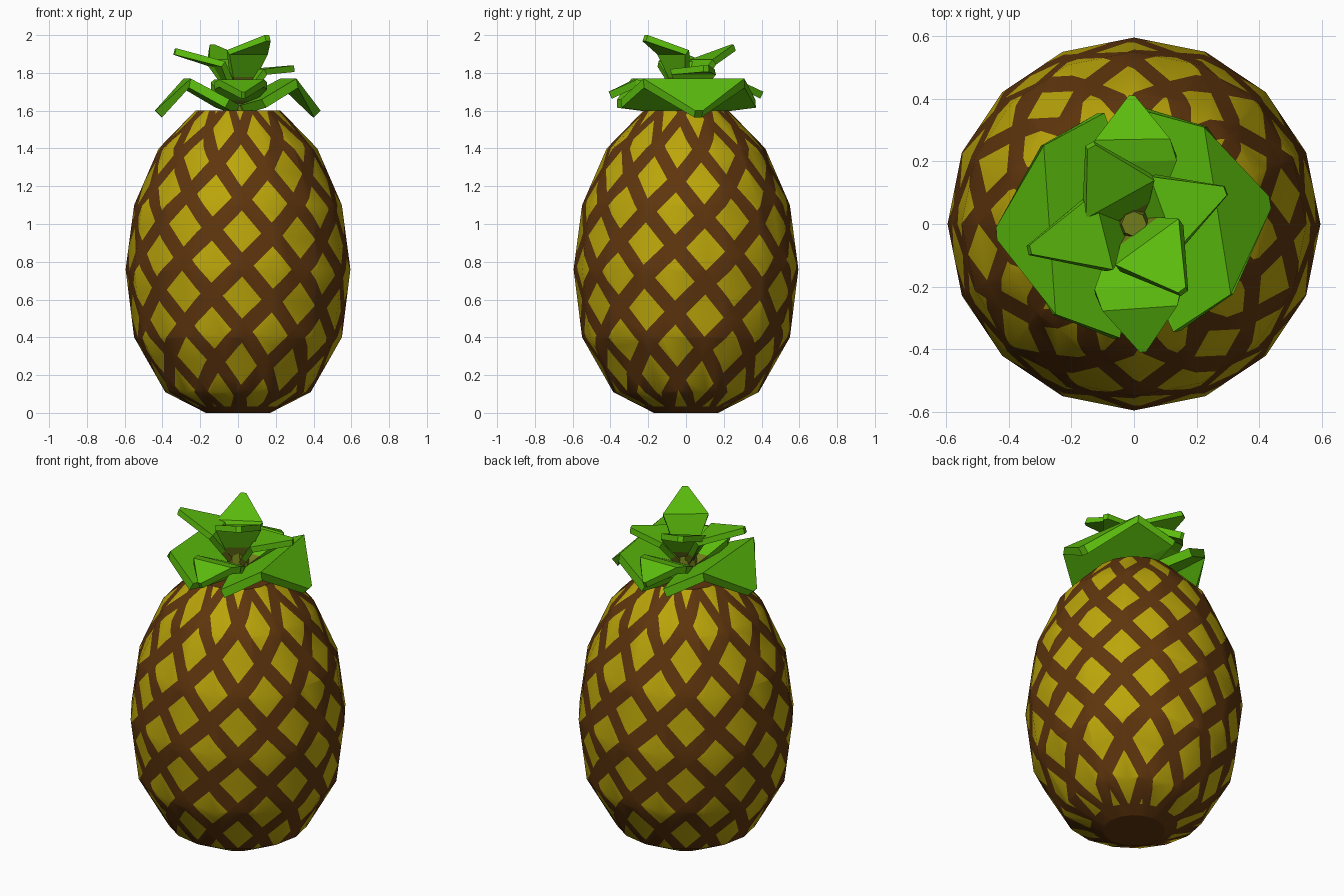
import bpy, bmesh, math
from mathutils import Vector

if "Cube" in bpy.data.objects:
    bpy.data.objects.remove(bpy.data.objects["Cube"])


def material(name, rgb):
    m = bpy.data.materials.new(name)
    m.diffuse_color = (*rgb, 1)
    m.use_nodes = True
    m.node_tree.nodes["Principled BSDF"].inputs["Base Color"].default_value = m.diffuse_color
    return m


BROWN = material("brown", (0.115, 0.036, 0.004))
YELLOW = material("yellow", (0.50, 0.38, 0.003))
GREEN = material("leaf green", (0.105, 0.50, 0.004))
OLIVE = material("olive", (0.16, 0.20, 0.01))


def add_object(name, bm, mats):
    mesh = bpy.data.meshes.new(name)
    bm.to_mesh(mesh)
    bm.free()
    for m in mats:
        mesh.materials.append(m)
    ob = bpy.data.objects.new(name, mesh)
    bpy.context.collection.objects.link(ob)
    return ob


# Fruit body: unrolled sheet, cut along two families of spirals, then wrapped round the profile
SIDES, ROW, Z0, U0, FILL, BASE = 16, 0.35, 0.96, 0.1, 0.64, 0.035
SPIRALS = ((12, 1), (10, -1))       # number of spirals and their lean
RINGS = [(0.0, 0.17), (0.11, 0.385), (0.40, 0.55), (0.76, 0.595),
         (1.10, 0.55), (1.40, 0.42), (1.60, 0.225)]

bm = bmesh.new()
rows = [[bm.verts.new((u, z, 0)) for u in range(SIDES + 1)] for z, r in RINGS]
for lo, hi in zip(rows, rows[1:]):
    for i in range(SIDES):
        bm.faces.new((lo[i], lo[i + 1], hi[i + 1], hi[i]))


def cut(co, no):
    bmesh.ops.bisect_plane(bm, geom=bm.verts[:] + bm.edges[:] + bm.faces[:],
                           dist=1e-5, plane_co=co, plane_no=Vector(no).normalized())


for count, lean in SPIRALS:
    k = count / SIDES
    for n in range(-4, count + 5):
        for side in (-1, 1):
            cut((U0 + (n + side * FILL / 2) / k, Z0, 0), (k, lean / ROW, 0))
cut((0, BASE, 0), (0, 1, 0))


def is_eye(c):
    for count, lean in SPIRALS:
        t = (c.x - U0) * count / SIDES + lean * (c.y - Z0) / ROW
        if abs(t - round(t)) > FILL / 2:
            return False
    return c.y > BASE


for f in bm.faces:
    f.material_index = int(is_eye(f.calc_center_median()))
    f.smooth = True


def corner(i):
    ang = -math.pi / 2 + math.tau * i / SIDES
    return Vector((math.cos(ang), math.sin(ang), 0))


def wrap(u, z):
    r = RINGS[-1][1]
    for (z1, r1), (z2, r2) in zip(RINGS, RINGS[1:]):
        if z <= z2:
            r = r1 + (r2 - r1) * (z - z1) / (z2 - z1)
            break
    i = math.floor(u)
    p = corner(i).lerp(corner(i + 1), u - i) * r
    p.z = z
    return p


for v in bm.verts:
    v.co = wrap(v.co.x, v.co.y)
bmesh.ops.remove_doubles(bm, verts=bm.verts[:], dist=2e-4)
caps = bmesh.ops.holes_fill(bm, edges=[e for e in bm.edges if e.is_boundary], sides=0)
for f in caps["faces"]:
    f.material_index = 0
    f.smooth = False
bmesh.ops.recalc_face_normals(bm, faces=bm.faces[:])
add_object("fruit_body", bm, [BROWN, YELLOW])

# Crown core
bm = bmesh.new()
bmesh.ops.create_cone(bm, cap_ends=True, segments=8, radius1=0.08, radius2=0.04, depth=0.22)
bmesh.ops.translate(bm, verts=bm.verts[:], vec=(0, 0, 1.68))
add_object("crown_core", bm, [OLIVE])


# Leaves: bent strips given as stations of (distance out, height, half width), olive at the root
def leaf(name, degrees, stations, thick=0.04, olive_root=True):
    a = math.radians(degrees)
    out = Vector((math.cos(a), math.sin(a), 0))
    across = Vector((-out.y, out.x, 0))
    bm = bmesh.new()
    pairs = []
    for r, z, w in stations:
        mid = out * r + Vector((0, 0, z))
        pairs.append((bm.verts.new(mid - across * w), bm.verts.new(mid + across * w)))
    for i, ((r1, l1), (r2, l2)) in enumerate(zip(pairs, pairs[1:])):
        f = bm.faces.new((r1, r2, l2, l1))
        f.material_index = int(olive_root and i == 0)
    ob = add_object(name, bm, [GREEN, OLIVE])
    mod = ob.modifiers.new("thickness", 'SOLIDIFY')
    mod.thickness = thick
    mod.offset = -1


# Lower tier: two broad drooping leaves and two narrower ones
broad = [(0.0, 1.63, 0.12), (0.07, 1.66, 0.36), (0.27, 1.77, 0.27), (0.44, 1.60, 0.02)]
narrow = [(0.0, 1.65, 0.05), (0.08, 1.69, 0.09), (0.2, 1.75, 0.14),
          (0.27, 1.765, 0.12), (0.41, 1.70, 0.01)]
leaf("broad_leaf_right", 9, broad, 0.05, False)
leaf("broad_leaf_left", 184, broad, 0.05, False)
leaf("narrow_leaf_back", 91, narrow)
leaf("narrow_leaf_front", 274, narrow)

# Upper tier: four rising leaves
for name, deg, z0, r1, z1, r2, z2 in (
        ("upper_leaf_left", 194, 1.68, 0.10, 1.86, 0.34, 1.93),
        ("upper_leaf_right", 20, 1.66, 0.10, 1.82, 0.31, 1.84),
        ("upper_leaf_back", 119, 1.70, 0.09, 1.87, 0.28, 1.95),
        ("upper_leaf_front", 306, 1.70, 0.07, 1.92, 0.26, 2.00)):
    leaf(name, deg, [(0.0, z0, 0.04), (r1 * 0.4, z0 + (z1 - z0) * 0.4, 0.075),
                     (r1, z1, 0.125), (r2, z2, 0.015)], 0.035)
